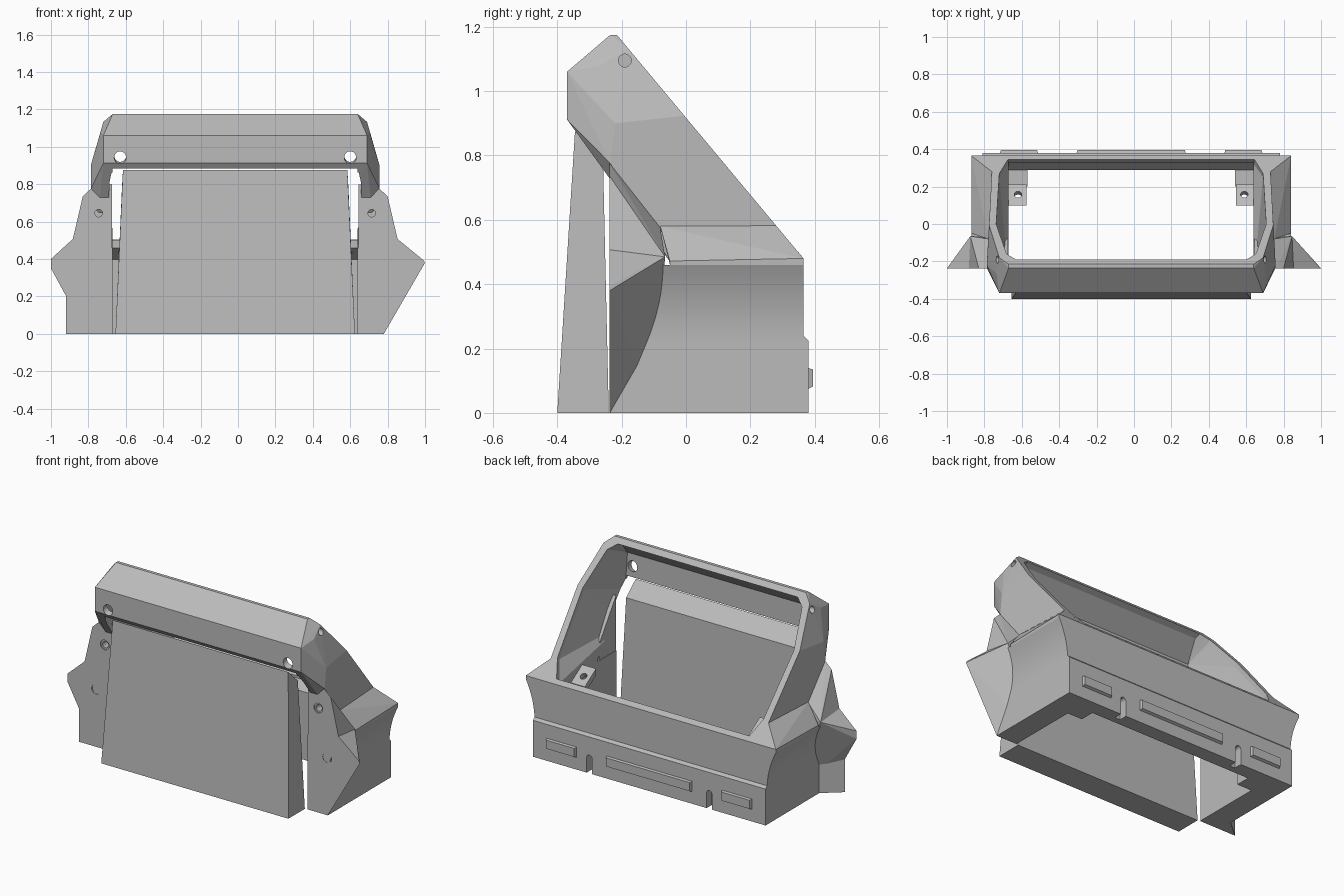
import bpy, bmesh, math
from mathutils import Vector, Matrix

if "Cube" in bpy.data.objects:
    bpy.data.objects.remove(bpy.data.objects["Cube"])

CENTRE = -0.015  # the housing sits slightly off centre because the wings differ
grey = bpy.data.materials.new("plain grey")
grey.use_nodes = True
grey.diffuse_color = (0.5, 0.5, 0.5, 1)
grey.node_tree.nodes["Principled BSDF"].inputs["Base Color"].default_value = (0.5, 0.5, 0.5, 1)


def finish(name, bm):
    bmesh.ops.recalc_face_normals(bm, faces=bm.faces[:])
    bmesh.ops.translate(bm, verts=bm.verts[:], vec=(CENTRE, 0, 0))
    mesh = bpy.data.meshes.new(name)
    bm.to_mesh(mesh)
    bm.free()
    mesh.materials.append(grey)
    ob = bpy.data.objects.new(name, mesh)
    bpy.context.collection.objects.link(ob)
    return ob


def hull(name, points, mirror=False):
    bm = bmesh.new()
    for x, y, z in points:
        bm.verts.new((x, y, z))
        if mirror:
            bm.verts.new((-x, y, z))
    out = bmesh.ops.convex_hull(bm, input=bm.verts[:])
    loose = set(out["geom_interior"] + out["geom_unused"])
    bmesh.ops.delete(bm, geom=[v for v in loose if isinstance(v, bmesh.types.BMVert)], context="VERTS")
    bmesh.ops.dissolve_limit(bm, angle_limit=0.02, verts=bm.verts[:], edges=bm.edges[:])
    return finish(name, bm)


def box(name, x, y, z):
    return hull(name, [(a, b, c) for a in x for b in y for c in z])


def prism(name, profile, axis, start, end):
    """Extrude a closed profile along x or y."""
    bm = bmesh.new()
    rings = []
    for t in (start, end):
        rings.append([bm.verts.new((t, a, b) if axis == "X" else (a, t, b)) for a, b in profile])
    bm.faces.new(rings[0])
    bm.faces.new(rings[1])
    n = len(profile)
    for i in range(n):
        j = (i + 1) % n
        bm.faces.new((rings[0][i], rings[0][j], rings[1][j], rings[1][i]))
    return finish(name, bm)


def rod(centre, direction, radius, length):
    """Round cutter."""
    bm = bmesh.new()
    turn = Vector(direction).to_track_quat("Z", "Y").to_matrix().to_4x4()
    bmesh.ops.create_cone(bm, cap_ends=True, segments=24, radius1=radius, radius2=radius,
                          depth=length, matrix=Matrix.Translation(centre) @ turn)
    return finish("cutter", bm)


def cut(ob, cutters):
    for c in cutters:
        c.hide_render = True
        mod = ob.modifiers.new("cut", "BOOLEAN")
        mod.operation = "DIFFERENCE"
        mod.solver = "EXACT"
        mod.object = c
    bpy.context.view_layer.update()
    graph = bpy.context.evaluated_depsgraph_get()
    mesh = bpy.data.meshes.new_from_object(ob.evaluated_get(graph))
    ob.modifiers.clear()
    ob.data = mesh


def rim(x, y, lift=0):
    """Point on the sloping plane of the rim."""
    return (x, y + lift * 0.77, 1.175 - 1.198 * (y + 0.215) + lift * 0.64)


# Cavities shared by the housing parts
lower_cavity = prism("lower_cavity", [(-0.5, -0.1), (0.29, -0.1), (0.29, 0.42), (0.33, 0.47),
                                      (0.33, 0.5), (-0.08, 0.8), (-0.5, 0.8)], "X", -0.655, 0.655)
opening = [(0.62, -0.18), (0.67, -0.15), (0.722, 0), (0.705, 0.27), (0.665, 0.335)]
hood_cavity = hull("hood_cavity",
                   [rim(x, y, 0.06) for x, y in opening] + [rim(x, y, -0.025) for x, y in opening] +
                   [(0.65, -0.335, 1.03), (0.665, -0.335, 0.8), (0.655, -0.3, 0.6),
                    (0.655, 0.32, 0.47), (0.61, -0.225, 1.13)], True)
cavities = [lower_cavity, hood_cavity]
helpers = list(cavities)

# Lower body with sides that flare out in a curve
flare = [(0.795, 0), (0.795, 0.22)]
for i in range(1, 9):
    t = i / 8
    flare.append((0.795 + 0.06 * t ** 2, 0.22 + 0.24 * t))
profile = flare + [(-x, z) for x, z in reversed(flare)]
body = prism("lower_body", profile, "Y", -0.235, 0.365)
lip = hull("back_lip", [(0.795, 0.34, 0), (0.795, 0.38, 0), (0.795, 0.38, 0.225),
                        (0.795, 0.365, 0.24), (0.795, 0.34, 0.24)], True)
slots = []
for s in (-1, 1):
    x = s * 0.41
    slots.append(box("cutter", (x - 0.018, x + 0.018), (0.33, 0.45), (-0.1, 0.095)))
    slots.append(rod((x, 0.39, 0.095), (0, 1, 0), 0.018, 0.12))
helpers += slots
cut(body, cavities + slots)
cut(lip, slots)

# Sloping shelf between the body and the hood
shelf = hull("shelf", [(0.855, -0.05, 0.46), (0.855, -0.05, 0.472), (0.855, 0.365, 0.46),
                       (0.855, 0.365, 0.48), (0.765, -0.08, 0.58), rim(0.745, 0.28)], True)
cut(shelf, cavities)

# Faceted hood
hood = hull("hood", [rim(x, y) for x, y in
                     [(0.655, -0.215), (0.705, -0.18), (0.76, -0.005), (0.745, 0.28), (0.7, 0.36)]] +
            [(0.655, -0.235, 1.175), (0.705, -0.37, 1.06), (0.705, -0.37, 0.912),
             (0.72, -0.265, 1.08), (0.772, -0.22, 0.9), (0.772, -0.235, 0.775),
             (0.765, -0.08, 0.58), (0.75, -0.05, 0.47)], True)
below_front = box("cutter", (-0.655, 0.655), (-0.5, -0.2), (0.5, 0.885))
holes = [below_front]
for s in (-1, 1):
    holes.append(rod((s * 0.615, -0.36, 0.945), (0, 1, 0.3), 0.032, 0.14))
    holes.append(rod((s * 0.74, -0.19, 1.095), (1, 0, 0), 0.02, 0.12))
helpers += holes
cut(hood, cavities + holes)

# Side wings with their screw holes; the tips differ from side to side
tips = {"right": (-1, [(0.985, 0.35), (0.985, 0.4)]), "left": (1, [(1.015, 0.38), (1.005, 0.395)])}
for side, (s, tip) in tips.items():
    front = [(0.658, 0), (0.795, 0), (0.795, 0.12), (0.868, 0.507), (0.658, 0.507)] + tip
    back = [(0.86, -0.065, 0.485), (0.8, -0.1, 0.35), (0.658, -0.1, 0), (0.658, -0.07, 0.5)]
    lower = hull(side + "_lower_wing",
                 [(s * x, -0.237, z) for x, z in front] + [(s * x, y, z) for x, y, z in back])
    front = [(0.658, 0.42), (0.868, 0.507), (0.815, 0.735), (0.772, 0.775), (0.658, 0.8)]
    back = [(0.765, -0.08, 0.575), (0.86, -0.065, 0.485), (0.658, -0.08, 0.575), (0.658, -0.07, 0.45)]
    upper = hull(side + "_upper_wing",
                 [(s * x, -0.237, z) for x, z in front] + [(s * x, y, z) for x, y, z in back])
    for wing, x, z in ((lower, 0.79, 0.355), (upper, 0.73, 0.645)):
        screw = [rod((s * x, -0.24, z), (0, 1, 0), 0.03, 0.02),
                 rod((s * x, -0.24, z), (0, 1, 0), 0.02, 0.12)]
        cut(wing, screw)
        helpers += screw

    # Inner corner post and bracket
    box(side + "_corner_post", (s * 0.555, s * 0.66), (0.2, 0.3), (0, 0.42))
    bracket = hull(side + "_bracket", [(s * x, y, z + h) for x in (0.56, 0.66) for h in (0, 0.04)
                                       for y, z in ((0.1, 0.46), (0.21, 0.39))])
    bolt = rod((s * 0.605, 0.15, 0.45), (0, 0.5, 0.85), 0.02, 0.2)
    cut(bracket, [bolt])
    helpers.append(bolt)

# Small wedge under the right wing
hull("right_foot", [(x, y, z) for x, y in ((-0.905, -0.237), (-0.79, -0.237), (-0.79, -0.14))
                    for z in (0, 0.21)])

# Front panel, tapering upward with a sloped top
hull("front_panel", [(0.64, -0.4, 0), (0.64, -0.24, 0), (0.6, -0.345, 0.875),
                     (0.605, -0.258, 0.79)], True)

# Raised pads on the back
for name, x0, x1 in (("right", -0.705, -0.495), ("middle", -0.295, 0.295), ("left", 0.495, 0.705)):
    hull(name + "_back_pad",
         [(x, 0.37, z) for x in (x0, x1) for z in (0.07, 0.142)] +
         [(x, 0.395, z) for x in (x0 + 0.008, x1 - 0.008) for z in (0.082, 0.135)])

for h in helpers:
    bpy.data.objects.remove(h)

# Smooth the curved flare while keeping the edges sharp
bpy.ops.object.select_all(action="DESELECT")
body.select_set(True)
bpy.context.view_layer.objects.active = body
bpy.ops.object.shade_smooth_by_angle(angle=math.radians(20))
